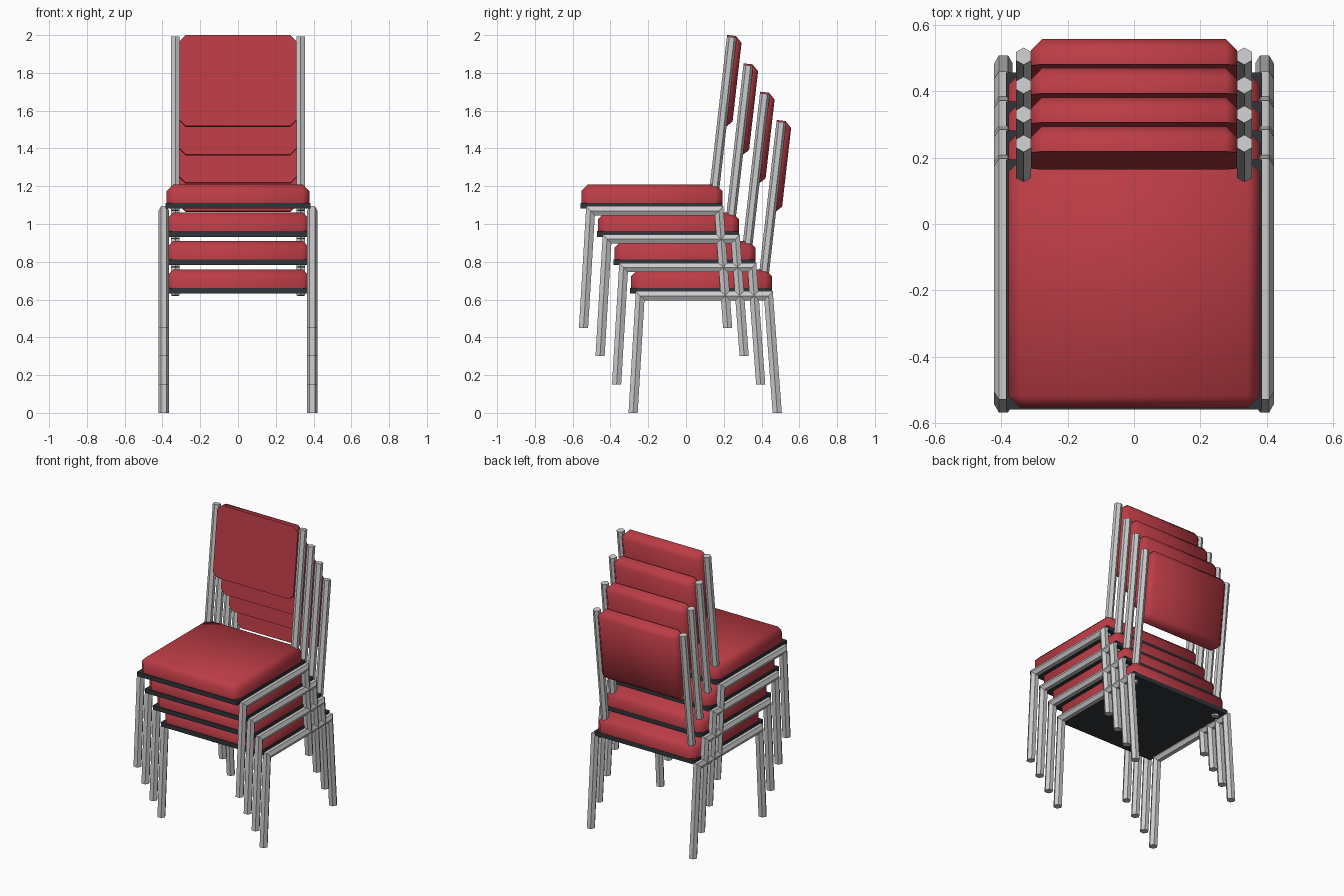
import bpy, bmesh, math
from mathutils import Vector, Matrix

if "Cube" in bpy.data.objects:
    bpy.data.objects.remove(bpy.data.objects["Cube"])

COUNT, STEP = 4, Vector((0, -0.0875, 0.15))   # stacked chairs and their offset


def material(name, rgb):
    m = bpy.data.materials.new(name)
    m.diffuse_color = (*rgb, 1)
    m.use_nodes = True
    m.node_tree.nodes["Principled BSDF"].inputs["Base Color"].default_value = m.diffuse_color
    return m


RED = material("red_fabric", (0.50, 0.045, 0.06))
BLACK = material("dark_board", (0.03, 0.036, 0.042))


def finish(bm, name, loc, mat=None):
    bmesh.ops.recalc_face_normals(bm, faces=bm.faces)
    me = bpy.data.meshes.new(name)
    bm.to_mesh(me)
    bm.free()
    ob = bpy.data.objects.new(name, me)
    ob.location = loc
    if mat:
        me.materials.append(mat)
    bpy.context.collection.objects.link(ob)
    return ob


def box(size):
    bm = bmesh.new()
    bmesh.ops.create_cube(bm, size=1, matrix=Matrix.Diagonal((*size, 1)))
    return bm


def cushion(name, size, rot, loc, bevel):
    """Padded block: flat sharp base, chamfered corners and top, smooth shaded."""
    bm = box(size)
    base = min(v.co.z for v in bm.verts) + 1e-4
    edges = [e for e in bm.edges if any(v.co.z > base for v in e.verts)]
    bmesh.ops.bevel(bm, geom=edges, offset=bevel, segments=1,
                    affect='EDGES', profile=0.5)
    for f in bm.faces:
        f.smooth = True
    for e in bm.edges:
        e.smooth = e.calc_face_angle(0) < math.radians(65)
    bm.transform(rot)
    return finish(bm, name, loc, RED)


def tube(name, path, x, radius, turn, loc):
    """Six-sided tube with mitred corners along a (y, z) path."""
    pts = [Vector(p) for p in path]
    bm = bmesh.new()
    rings = []
    for i, p in enumerate(pts):
        a = (p - pts[i - 1]).normalized() if i else None
        b = (pts[i + 1] - p).normalized() if i < len(pts) - 1 else None
        a, b = a or b, b or a
        t = (a + b).normalized()
        n = Vector((-t.y, t.x)) / t.dot(a)
        if len(pts) > 2 and i in (0, len(pts) - 1):
            n = Vector((-1 if i else 1, 0)) * -1     # feet cut level
        ring = []
        for k in range(6):
            ang = turn + k * math.pi / 3
            q = p + n * radius * math.sin(ang)
            ring.append(bm.verts.new((x + radius * math.cos(ang), q.x, q.y)))
        rings.append(ring)
    for r, s in zip(rings, rings[1:]):
        for k in range(6):
            bm.faces.new((r[k], r[(k + 1) % 6], s[(k + 1) % 6], s[k]))
    bm.faces.new(rings[0])
    bm.faces.new(rings[-1])
    return finish(bm, name, loc)


LEAN = math.atan(0.114)
for i in range(COUNT):
    o = STEP * i
    n = f"_{i + 1}"

    # seat board and padded seat
    finish(box((0.77, 0.753, 0.03)), "seat_board" + n,
           o + Vector((0, 0.08, 0.647)), BLACK)
    cushion("seat_cushion" + n, (0.755, 0.745, 0.1), Matrix(),
            o + Vector((0, 0.082, 0.71)), 0.035)

    # padded backrest, chamfered towards the rear
    rot = Matrix.Rotation(-LEAN, 4, 'X') @ Matrix.Rotation(-math.pi / 2, 4, 'X')
    cushion("back_cushion" + n, (0.62, 0.485, 0.08), rot,
            o + Vector((0, 0.493, 1.305)), 0.033)

    for side, s in (("left", -1), ("right", 1)):
        # front leg, side rail and back leg as one bent tube
        tube(f"{side}_leg_frame" + n,
             [(-0.28, 0), (-0.243, 0.62), (0.437, 0.62), (0.483, 0)],
             s * 0.393, 0.028, 0, o)
        # leaning back post
        tube(f"{side}_back_post" + n, [(0.40, 0.622), (0.505, 1.54)],
             s * 0.332, 0.026, math.pi / 6, o)
